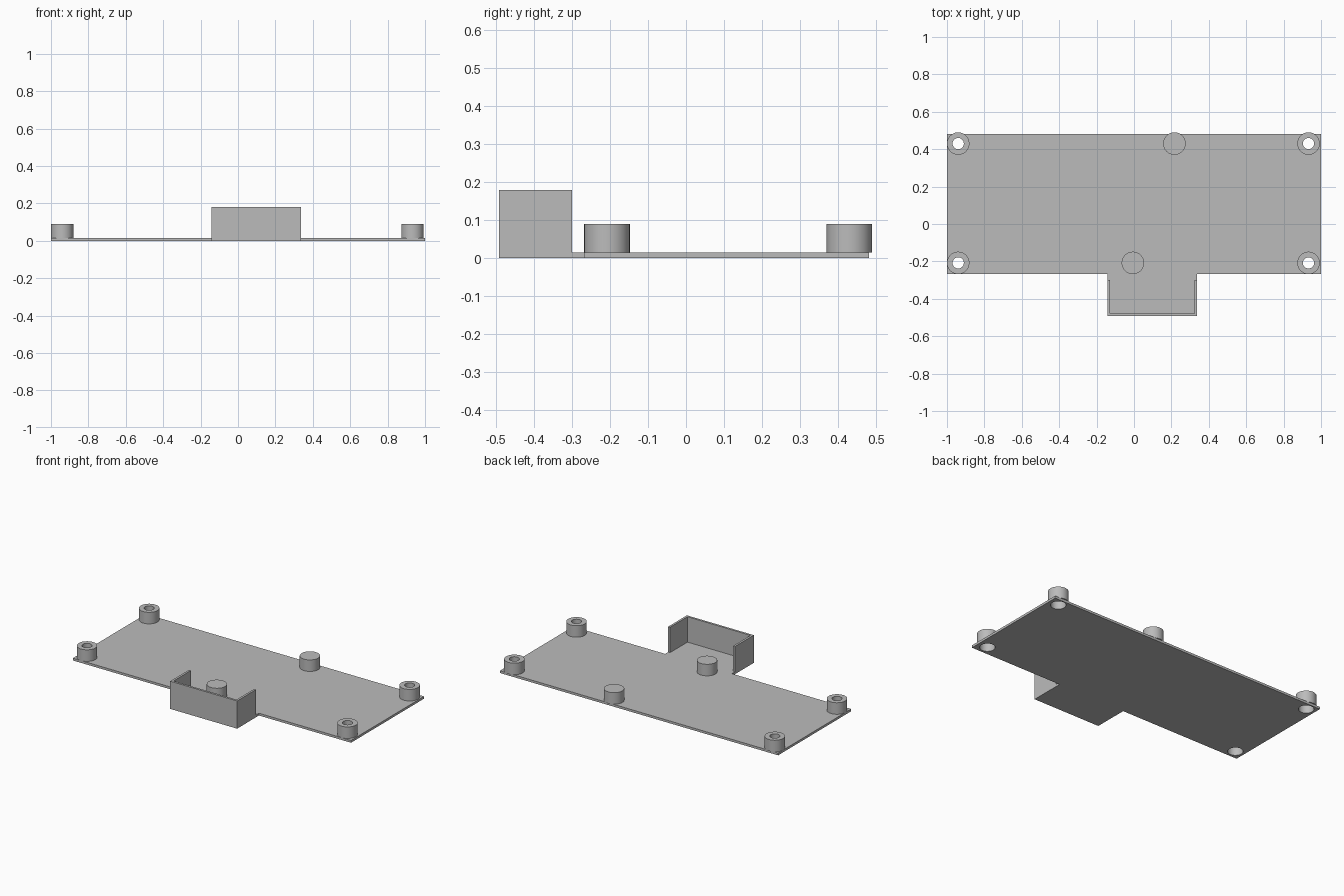
import bpy, bmesh, math
from mathutils import Matrix

cube = bpy.data.objects.get("Cube")
if cube:
    bpy.data.objects.remove(cube, do_unlink=True)

THICK, POST_TOP, WALL_TOP = 0.015, 0.09, 0.18
POST_R, HOLE_R, BORE_R, BORE_TOP = 0.06, 0.03, 0.045, 0.055
LEFT, RIGHT, FRONT, BACK = -1.0, 1.0, -0.268, 0.482
BAY_L, BAY_R, BAY_F, WALL = -0.143, 0.338, -0.492, 0.014
ROWS = (-0.208, 0.43)

grey = bpy.data.materials.new("plain_grey")
grey.use_nodes = True
colour = (0.5, 0.5, 0.5, 1)
grey.diffuse_color = colour
grey.node_tree.nodes["Principled BSDF"].inputs["Base Color"].default_value = colour


def finish(name, bm, smooth=False):
    bmesh.ops.recalc_face_normals(bm, faces=bm.faces)
    mesh = bpy.data.meshes.new(name)
    bm.to_mesh(mesh)
    bm.free()
    mesh.materials.append(grey)
    obj = bpy.data.objects.new(name, mesh)
    bpy.context.collection.objects.link(obj)
    bpy.ops.object.select_all(action="DESELECT")
    bpy.context.view_layer.objects.active = obj
    obj.select_set(True)
    if smooth:
        bpy.ops.object.shade_smooth_by_angle(angle=math.radians(30))
    return obj


def prism(name, outline, z0, z1):
    bm = bmesh.new()
    face = bm.faces.new([bm.verts.new((x, y, z0)) for x, y in outline])
    top = bmesh.ops.extrude_face_region(bm, geom=[face])["geom"]
    verts = [v for v in top if isinstance(v, bmesh.types.BMVert)]
    bmesh.ops.translate(bm, verts=verts, vec=(0, 0, z1 - z0))
    return finish(name, bm)


def lathe(name, profile, x, y):
    bm = bmesh.new()
    verts = [bm.verts.new((x + r, y, z)) for r, z in profile]
    edges = [bm.edges.new(pair) for pair in zip(verts, verts[1:])]
    bmesh.ops.spin(bm, geom=verts + edges, cent=(x, y, 0), axis=(0, 0, 1),
                   angle=math.tau, steps=48)
    bmesh.ops.remove_doubles(bm, verts=bm.verts, dist=0.0001)
    return finish(name, bm, smooth=True)


corners = [(x, y) for x in (-0.94, 0.933) for y in ROWS]

# Base plate with the bay floor projecting at the front
plate = prism("base_plate", [
    (LEFT, FRONT), (BAY_L, FRONT), (BAY_L, BAY_F), (BAY_R, BAY_F),
    (BAY_R, FRONT), (RIGHT, FRONT), (RIGHT, BACK), (LEFT, BACK)], 0, THICK)

# Screw recesses cut through the plate
bm = bmesh.new()
for x, y in corners:
    bmesh.ops.create_cone(bm, cap_ends=True, segments=48, radius1=BORE_R,
                          radius2=BORE_R, depth=0.2,
                          matrix=Matrix.Translation((x, y, 0)))
cutter = finish("recess_cutter", bm)
cutter.hide_render = True
cut = plate.modifiers.new("recesses", "BOOLEAN")
cut.operation, cut.solver, cut.object = "DIFFERENCE", "EXACT", cutter
bpy.context.view_layer.objects.active = plate
bpy.ops.object.modifier_apply(modifier=cut.name)
bpy.data.objects.remove(cutter, do_unlink=True)

# U-shaped wall around the bay
wall_end = -0.30
prism("bay_wall", [
    (BAY_L, wall_end), (BAY_L, BAY_F), (BAY_R, BAY_F), (BAY_R, wall_end),
    (BAY_R - WALL, wall_end), (BAY_R - WALL, BAY_F + WALL),
    (BAY_L + WALL, BAY_F + WALL), (BAY_L + WALL, wall_end)], THICK, WALL_TOP)

# Hollow corner posts, stepped inside
for i, (x, y) in enumerate(corners):
    lathe(f"corner_post_{i + 1}", [
        (BORE_R, THICK), (POST_R, THICK), (POST_R, POST_TOP),
        (HOLE_R, POST_TOP), (HOLE_R, BORE_TOP), (BORE_R, BORE_TOP),
        (BORE_R, THICK)], x, y)

# Solid support posts
for name, x, y in (("front_support", -0.006, ROWS[0]), ("back_support", 0.216, ROWS[1])):
    lathe(name, [(0, THICK), (POST_R, THICK), (POST_R, POST_TOP), (0, POST_TOP)], x, y)
